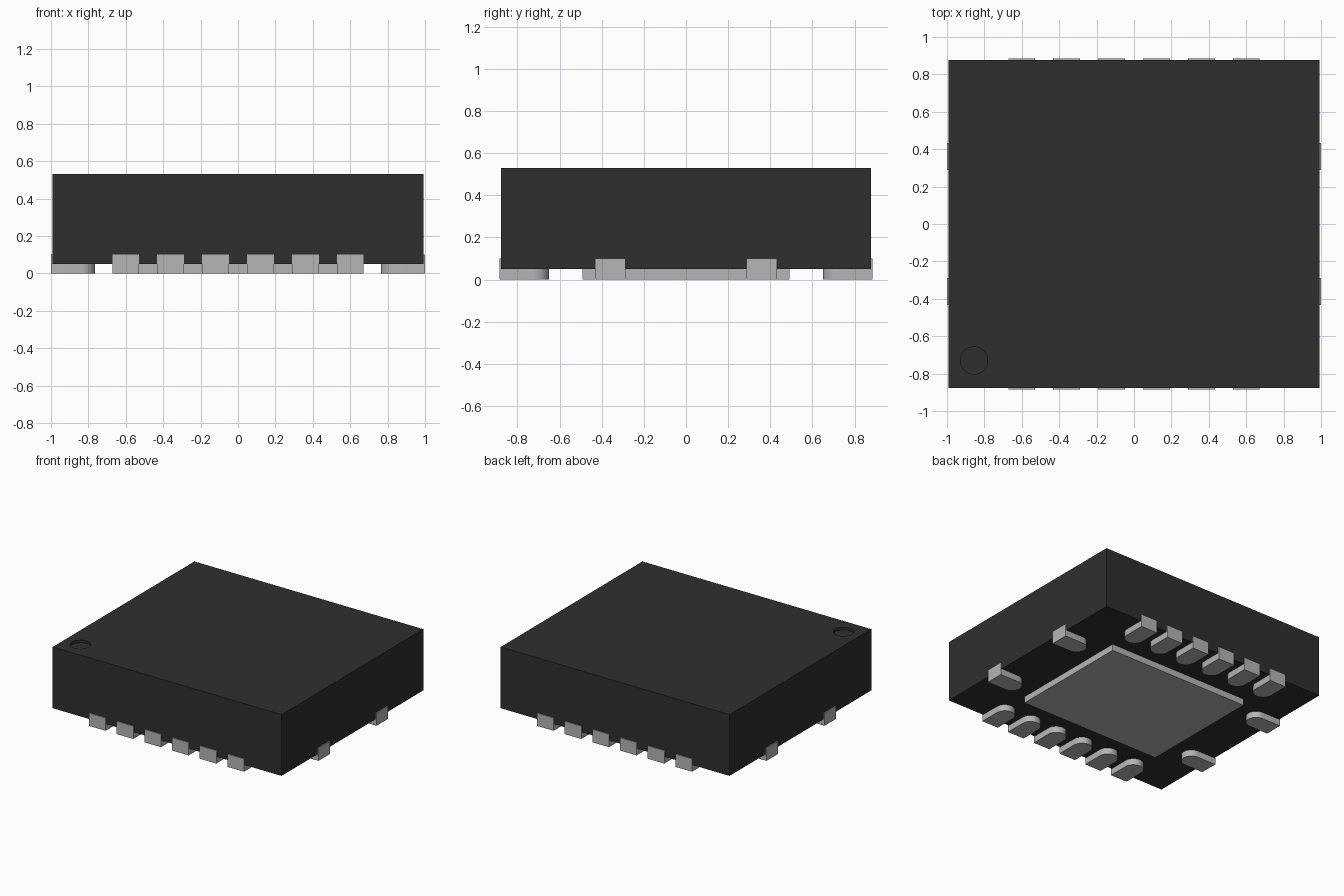
import bpy
import bmesh
import math
from mathutils import Matrix

cube = bpy.data.objects.get("Cube")
if cube:
    bpy.data.objects.remove(cube, do_unlink=True)


def material(name, value):
    m = bpy.data.materials.new(name)
    m.use_nodes = True
    color = (value, value, value, 1)
    m.diffuse_color = color
    m.node_tree.nodes["Principled BSDF"].inputs["Base Color"].default_value = color
    return m


black = material("black plastic", 0.028)
metal = material("grey metal", 0.46)


def finish(name, bm, mat):
    bmesh.ops.recalc_face_normals(bm, faces=bm.faces)
    mesh = bpy.data.meshes.new(name)
    bm.to_mesh(mesh)
    bm.free()
    mesh.materials.append(mat)
    ob = bpy.data.objects.new(name, mesh)
    bpy.context.collection.objects.link(ob)
    return ob


def prism(bm, outline, z0, z1):
    """Extrude a flat outline upward from z0 to z1."""
    face = bm.faces.new([bm.verts.new((x, y, z0)) for x, y in outline])
    side = bmesh.ops.extrude_face_region(bm, geom=[face])["geom"]
    top = [v for v in side if isinstance(v, bmesh.types.BMVert)]
    bmesh.ops.translate(bm, verts=top, vec=(0, 0, z1 - z0))


def rect(x0, x1, y0, y1):
    return [(x0, y0), (x1, y0), (x1, y1), (x0, y1)]


def box(name, outline, z0, z1, mat):
    bm = bmesh.new()
    prism(bm, outline, z0, z1)
    return finish(name, bm, mat)


BODY_X, BODY_Y, BASE, TOP = 0.992, 0.877, 0.05, 0.53
LIP, HALF, LENGTH = 0.008, 0.072, 0.235

# Moulded body with a shallow round orientation mark sunk into the top
body = box("body", rect(-BODY_X, BODY_X, -BODY_Y, BODY_Y), BASE, TOP, black)
bm = bmesh.new()
bmesh.ops.create_cone(bm, cap_ends=True, segments=48, radius1=0.073, radius2=0.073,
                      depth=0.04, matrix=Matrix.Translation((-0.855, -0.73, TOP)))
cutter = finish("mark_cutter", bm, black)
cut = body.modifiers.new("orientation mark", "BOOLEAN")
cut.operation = "DIFFERENCE"
cut.solver = "EXACT"
cut.object = cutter
bpy.context.view_layer.objects.active = body
body.select_set(True)
bpy.ops.object.modifier_apply(modifier=cut.name)
bpy.data.objects.remove(cutter, do_unlink=True)

# Exposed pad under the body
box("thermal_pad", rect(-0.61, 0.61, -0.49, 0.49), 0, BASE, metal)


def lead(name, along, edge, angle):
    """Lead on the -y edge, turned about z: round-ended foot plus upright lip."""
    bm = bmesh.new()
    inner = -edge - LIP + LENGTH - HALF
    arc = [(HALF * math.cos(a), inner + HALF * math.sin(a))
           for a in (math.pi * i / 16 for i in range(17))]
    prism(bm, [(-HALF, -edge), (HALF, -edge)] + arc, 0, BASE)
    prism(bm, rect(-HALF, HALF, -edge - LIP, -edge), 0, 0.1)
    bm.transform(Matrix.Rotation(angle, 4, "Z") @ Matrix.Translation((along, 0, 0)))
    ob = finish(name, bm, metal)
    bpy.ops.object.select_all(action="DESELECT")
    bpy.context.view_layer.objects.active = ob
    ob.select_set(True)
    bpy.ops.object.shade_smooth_by_angle(angle=math.radians(30))


# Six leads along the front and back, two on each side
rows = [("front", 6, 0.24, BODY_Y, 0), ("back", 6, 0.24, BODY_Y, math.pi),
        ("left", 2, 0.72, BODY_X, math.pi / 2), ("right", 2, 0.72, BODY_X, -math.pi / 2)]
for side, count, pitch, edge, angle in rows:
    for i in range(count):
        lead(f"{side}_lead_{i + 1}", (i - (count - 1) / 2) * pitch, edge, angle)
